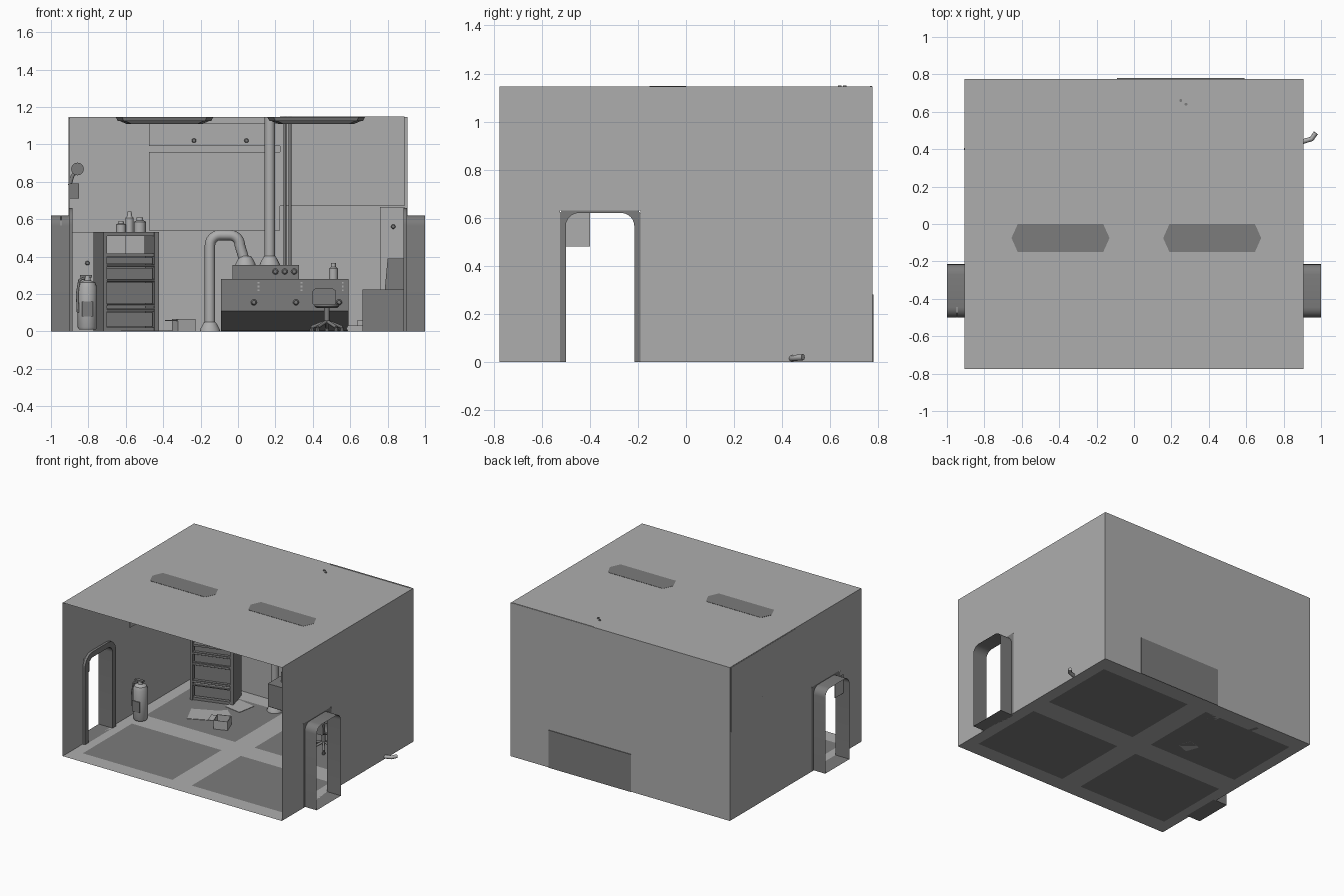
import bpy, bmesh, math
from mathutils import Matrix, Vector

if "Cube" in bpy.data.objects:
    bpy.data.objects.remove(bpy.data.objects["Cube"])


def material(name, v):
    m = bpy.data.materials.new(name)
    m.diffuse_color = (v, v, v, 1)
    m.use_nodes = True
    m.node_tree.nodes["Principled BSDF"].inputs["Base Color"].default_value = m.diffuse_color
    return m


LIGHT = material("light_grey", 0.42)
DARK = material("dark_grey", 0.2)


def finish(name, bm, mats, smooth=False):
    bmesh.ops.recalc_face_normals(bm, faces=bm.faces)
    me = bpy.data.meshes.new(name)
    bm.to_mesh(me)
    bm.free()
    ob = bpy.data.objects.new(name, me)
    bpy.context.collection.objects.link(ob)
    for m in mats:
        me.materials.append(m)
    if smooth:
        bpy.ops.object.select_all(action='DESELECT')
        ob.select_set(True)
        bpy.context.view_layer.objects.active = ob
        bpy.ops.object.shade_smooth_by_angle(angle=math.radians(40))
    return ob


def box(name, lo, hi, mat, mw=None):
    bm = bmesh.new()
    bmesh.ops.create_cube(bm, size=1)
    for v in bm.verts:
        v.co = Vector([(a + b) / 2 + c * (b - a) for a, b, c in zip(lo, hi, v.co)])
    if mw:
        bm.transform(mw)
    return finish(name, bm, [mat])


def grid(name, us, vs, place, rule, mats):
    """Flat sheet cut along us and vs; rule gives material index or None for a hole."""
    bm = bmesh.new()
    p = [[bm.verts.new(place(u, v)) for v in vs] for u in us]
    for i in range(len(us) - 1):
        for j in range(len(vs) - 1):
            k = rule(i, j)
            if k is not None:
                f = bm.faces.new((p[i][j], p[i + 1][j], p[i + 1][j + 1], p[i][j + 1]))
                f.material_index = k
    return finish(name, bm, mats)


def lathe(name, pos, prof, mat, n=16, mw=None):
    """Rings of (radius, height) stacked on z, capped at both ends."""
    bm = bmesh.new()
    rings = [[bm.verts.new((r * math.cos(2 * math.pi * k / n), r * math.sin(2 * math.pi * k / n), z))
              for k in range(n)] for r, z in prof]
    for a, b in zip(rings, rings[1:]):
        for k in range(n):
            bm.faces.new((a[k], a[(k + 1) % n], b[(k + 1) % n], b[k]))
    bm.faces.new(rings[0])
    bm.faces.new(rings[-1])
    if mw:
        bm.transform(mw)
    bm.transform(Matrix.Translation(pos))
    return finish(name, bm, [mat], True)


def prism(name, low, high, mat):
    """Solid between two matching outlines."""
    bm = bmesh.new()
    a = [bm.verts.new(p) for p in low]
    b = [bm.verts.new(p) for p in high]
    bm.faces.new(a)
    bm.faces.new(b)
    for k in range(len(a)):
        j = (k + 1) % len(a)
        bm.faces.new((a[k], a[j], b[j], b[k]))
    return finish(name, bm, [mat])


def tube(name, pts, r, mat):
    cu = bpy.data.curves.new(name, 'CURVE')
    cu.dimensions = '3D'
    cu.bevel_depth = r
    cu.bevel_resolution = 3
    cu.use_fill_caps = True
    s = cu.splines.new('POLY')
    s.points.add(len(pts) - 1)
    for q, p in zip(s.points, pts):
        q.co = (*p, 1)
    cu.materials.append(mat)
    ob = bpy.data.objects.new(name, cu)
    bpy.context.collection.objects.link(ob)
    bpy.ops.object.select_all(action='DESELECT')
    ob.select_set(True)
    bpy.context.view_layer.objects.active = ob
    bpy.ops.object.convert(target='MESH')
    bpy.ops.object.shade_smooth_by_angle(angle=math.radians(50))


def arch(y0, y1, top, r):
    pts = [(y0, 0)]
    for cy, a0 in ((y0 + r, 180), (y1 - r, 90)):
        for k in range(7):
            a = math.radians(a0 - 15 * k)
            pts.append((cy + r * math.cos(a), top - r + r * math.sin(a)))
    return pts + [(y1, 0)]


FRONT = Matrix.Rotation(math.pi / 2, 4, 'X')   # z axis turned to face -y
W, D, H = 0.905, 0.775, 1.145

# Room shell: floor with four dark panels, roof, back wall, side walls with door holes
grid("floor", (-W, -.82, -.08, .08, .82, W), (-D, -.66, -.08, .08, .66, D), lambda u, v: (u, v, 0),
     lambda i, j: int(i in (1, 3) and j in (1, 3)), [LIGHT, DARK])
grid("roof", (-W, W), (-D, D), lambda u, v: (u, v, H), lambda i, j: 0, [LIGHT])
grid("back_wall", (-W, W), (0, H), lambda u, v: (u, D, v), lambda i, j: 0, [LIGHT])
for s, side in ((-1, "left"), (1, "right")):
    grid(side + "_wall", (-D, -.525, -.19, D), (0, .63, H), lambda u, v: (s * W, u, v),
         lambda i, j: None if (i, j) == (1, 0) else 0, [LIGHT])
    # Door tunnel
    bm = bmesh.new()
    path = arch(-.5, -.215, .62, .055)
    a = [bm.verts.new((s * .885, y, z)) for y, z in path]
    b = [bm.verts.new((s * 1.0, y, z)) for y, z in path]
    for k in range(len(a)):
        j = (k + 1) % len(a)
        bm.faces.new((a[k], a[j], b[j], b[k]))
    finish(side + "_door_tunnel", bm, [DARK], True)
    # Door frame inside the room
    bm = bmesh.new()
    outer = arch(-.54, -.175, .66, .09)
    rows = [[bm.verts.new((s * x, y, z)) for y, z in p]
            for x, p in ((.903, path), (.885, path), (.885, outer), (.903, outer))]
    for q in range(4):
        a, b = rows[q], rows[(q + 1) % 4]
        for k in range(len(a) - 1):
            bm.faces.new((a[k], a[k + 1], b[k + 1], b[k]))
    finish(side + "_door_frame", bm, [DARK], True)
box("door_sign", (-.95, -.5, .48), (-.945, -.4, .62), LIGHT)

# Wall plates and studs
for n, (x0, x1, z0, z1) in enumerate(((-.475, .225, .99, 1.11), (-.475, .225, .54, .96),
                                      (.225, .89, .67, 1.148), (-.89, -.6, 0, .53), (.76, .89, 0, .665))):
    box("wall_plate_%d" % n, (x0, .765, z0), (x1, .773, z1), LIGHT)
box("side_wall_plate", (-.907, .01, .66), (-.898, .76, 1.14), LIGHT)
for n, (x, z) in enumerate(((-.235, 1.02), (.045, 1.02), (.83, .56), (-.805, .365))):
    lathe("wall_stud_%d" % n, (x, .765, z), ((.012, 0), (.009, .012)), DARK, 10, FRONT)

# Ceiling lamps
for n, cx in enumerate((-.393, .418)):
    outline = ((-1, 0), (-.87, -1), (.87, -1), (1, 0), (.87, 1), (-.87, 1))
    prism("ceiling_lamp_rim_%d" % n, [(cx + .25 * u, -.075 + .07 * v, 1.125) for u, v in outline],
          [(cx + .262 * u, -.075 + .076 * v, 1.147) for u, v in outline], DARK)
    prism("ceiling_lamp_glass_%d" % n, [(cx + .2 * u, -.075 + .05 * v, 1.108) for u, v in outline],
          [(cx + .24 * u, -.075 + .062 * v, 1.125) for u, v in outline], DARK)

# Workbench with sloping kick space and a control box
prof = ((.78, 0), (.78, .28), (.48, .28), (.48, .11), (.66, .005))
prism("workbench", [(-.09, y, z) for y, z in prof], [(.59, y, z) for y, z in prof], DARK)
box("control_box", (-.03, .55, .28), (.325, .76, .355), DARK)
for x in (.2, .25, .3):
    lathe("control_knob", (x, .55, .32), ((.016, 0), (.016, .008), (.01, .014)), DARK, 12, FRONT)
for x in (.085, .31, .54):
    lathe("bench_knob", (x, .48, .155), ((.016, 0), (.016, .008), (.01, .016)), DARK, 12, FRONT)
for x in (.11, .34, .56):
    for z in (.22, .24, .26):
        box("bench_switch", (x - .005, .475, z - .005), (x + .005, .481, z + .005), LIGHT)
lathe("bench_bottle", (.51, .6, .28), ((.024, 0), (.024, .055), (.013, .065), (.013, .085)), LIGHT)

# Pipes
arc = [(-.125 + d + .055 * math.cos(math.radians(a)), .65, .46 + .055 * math.sin(math.radians(a)))
       for d, a0 in ((.03, 180), (.08, 90)) for a in range(a0, a0 - 91, -15)]
tube("bent_pipe", [(-.15, .65, .03)] + arc + [(.04, .65, .36)], .028, LIGHT)
tube("riser_pipe", [(.17, .65, .36), (.17, .65, H)], .028, LIGHT)
for x, z in ((-.15, 0), (.04, .352), (.17, .352)):
    lathe("pipe_flange", (x, .65, z), ((.055, 0), (.052, .012), (.034, .045), (.03, .05)), LIGHT)
for x, y in ((.25, .66), (.278, .64)):
    tube("thin_pipe", [(x, y, .35), (x, y, 1.15)], .008, DARK)

# Turned shelf unit in the back left corner
T = Matrix.Translation((-.72, .46, 0)) @ Matrix.Rotation(math.radians(17), 4, 'Z')
for x0, x1 in ((0, .02), (.285, .31)):
    box("shelf_side", (x0, 0, 0), (x1, .18, .53), DARK, T)
box("shelf_back", (.02, .165, 0), (.285, .175, .41), DARK, T)
for z, t in ((.51, .02), (.4, .015), (.345, .012), (.265, .015), (.135, .012), (.105, .012), (0, .02)):
    box("shelf_board", (.02, .005, z), (.285, .165, z + t), DARK, T)
for z0, z1 in ((.28, .34), (.36, .395), (.15, .26), (.025, .1)):
    box("shelf_drawer", (.025, .02, z0), (.28, .16, z1), DARK, T)
for z in (.12, .14, .27, .35):
    tube("shelf_rail", [T @ Vector((.02, -.004, z)), T @ Vector((.285, -.004, z))], .005, LIGHT)
for x, y, r, h in ((-.625, .57, .026, .06), (-.58, .6, .022, .11), (-.525, .6, .032, .08)):
    lathe("shelf_can", (x, y, .53), ((r, 0), (r, h * .7), (r * .6, h * .78), (r * .5, h)), LIGHT)

# Fire extinguisher
lathe("extinguisher_tank", (-.805, 0, .01), ((.045, 0), (.052, .012), (.052, .225), (.042, .25), (.018, .262), (.015, .285)), LIGHT)
box("extinguisher_label", (-.835, -.056, .08), (-.775, -.048, .16), DARK)
box("extinguisher_handle", (-.845, -.012, .288), (-.78, .012, .3), DARK)
tube("extinguisher_hose", [(-.82, -.01, .285), (-.848, -.02, .275), (-.86, -.02, .2), (-.855, -.02, .1)], .007, DARK)

# Open carton and loose sheets
B = Matrix.Translation((-.29, .23, 0)) @ Matrix.Rotation(math.radians(20), 4, 'Z')
for lo, hi in (((-.05, -.05, 0), (.05, -.046, .065)), ((-.05, .046, 0), (.05, .05, .065)),
               ((-.05, -.05, 0), (-.046, .05, .065)), ((.046, -.05, 0), (.05, .05, .065)),
               ((-.05, -.05, 0), (.05, .05, .004))):
    box("carton_side", lo, hi, LIGHT, B)
box("carton_flap", (-.09, -.045, .056), (-.05, .045, .06), LIGHT, B)
for x, y, w, h, a in ((-.5, .31, .1, .08, 25), (-.38, .56, .07, .07, -10), (-.42, .38, .07, .05, 50)):
    box("paper_sheet", (-w, -h, .001), (w, h, .004), LIGHT,
        Matrix.Translation((x, y, 0)) @ Matrix.Rotation(math.radians(a), 4, 'Z'))

# Swivel chair
lathe("chair_post", (.475, .33, .04), ((.014, 0), (.014, .09)), DARK, 10)
lathe("chair_seat", (.475, .34, .125), ((.055, 0), (.065, .008), (.065, .022), (.055, .03)), DARK)
back = ((-.065, .15), (-.055, .14), (.055, .14), (.065, .15), (.06, .22), (.045, .23), (-.045, .23), (-.06, .22))
prism("chair_back", [(.46 + x, .255, z) for x, z in back], [(.46 + x, .28, z) for x, z in back], DARK)
for k in range(5):
    a = math.radians(72 * k + 18)
    c, s = math.cos(a), math.sin(a)
    tube("chair_leg", [(.475, .33, .055), (.475 + .085 * c, .33 + .085 * s, .022)], .009, DARK)
    lathe("chair_caster", (.475 + .085 * c, .33 + .085 * s, 0), ((.01, 0), (.012, .01), (.008, .02)), DARK, 8)

# Corner console with raised back, pedal and floor hose
box("console_base", (.665, .25, 0), (.89, .65, .225), DARK)
rear = ((.785, .225), (.89, .225), (.89, .39), (.8, .39))
prism("console_back", [(x, .27, z) for x, z in rear], [(x, .63, z) for x, z in rear], DARK)
box("console_pedal", (.585, .4, 0), (.665, .5, .03), LIGHT)
box("console_step", (.64, .42, .03), (.665, .48, .06), LIGHT)
tube("floor_hose", [(.58, .42, .015), (.75, .41, .015), (.9, .44, .015), (.95, .455, .017), (.972, .487, .02)], .013, LIGHT)

# Wall camera on the left wall
box("camera_mount", (-.9, .38, .71), (-.85, .43, .79), DARK)
tube("camera_arm", [(-.9, .4, .78), (-.885, .4, .83), (-.86, .4, .865)], .01, DARK)
lathe("camera_body", (-.858, .46, .868), ((.03, 0), (.03, .1), (.034, .1), (.034, .13), (.02, .13)), DARK, 16, FRONT)
